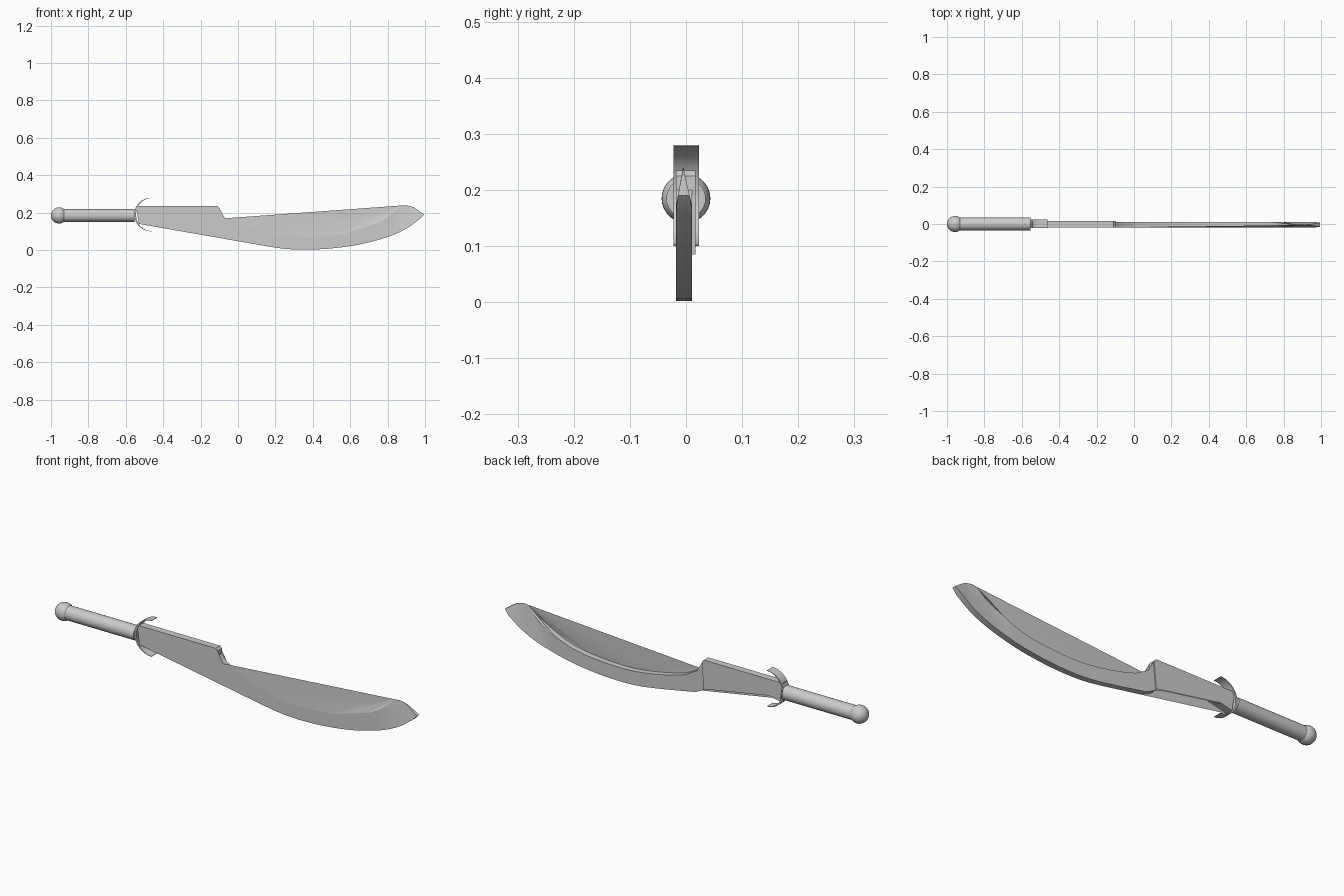
import bpy, bmesh
from math import pi, sin, cos
from mathutils import Vector

cube = bpy.data.objects.get("Cube")
if cube:
    bpy.data.objects.remove(cube)

steel = bpy.data.materials.new("grey steel")
steel.use_nodes = True
GREY = (0.6, 0.6, 0.6, 1)
steel.diffuse_color = GREY
steel.node_tree.nodes["Principled BSDF"].inputs["Base Color"].default_value = GREY

AXIS_Z = 0.185
FRONT, BACK, MID = -0.018, 0.011, -0.005


def finish(name, bm, smooth=False):
    mesh = bpy.data.meshes.new(name)
    bm.to_mesh(mesh)
    bm.free()
    mesh.materials.append(steel)
    obj = bpy.data.objects.new(name, mesh)
    bpy.context.collection.objects.link(obj)
    if smooth:
        bpy.ops.object.select_all(action='DESELECT')
        obj.select_set(True)
        bpy.context.view_layer.objects.active = obj
        bpy.ops.object.shade_smooth_by_angle(angle=0.6)
    return obj


def blade_y(x, z, y):
    """Pinch the thickness towards the upper tip."""
    if x > 0.3 and z > 0.17:
        y = MID + (y - MID) * max(0.05, (0.24 - z) / 0.07)
    return y


def smooth_path(pts, steps=4):
    """Catmull-Rom curve through the points."""
    v = [Vector(p) for p in pts]
    v = [2 * v[0] - v[1]] + v + [2 * v[-1] - v[-2]]
    out = []
    for a, b, c, d in zip(v, v[1:], v[2:], v[3:]):
        for i in range(steps):
            t = i / steps
            out.append(0.5 * (2 * b + (c - a) * t + (2 * a - 5 * b + 4 * c - d) * t * t
                              + (3 * b - a - 3 * c + d) * t ** 3))
    return out + [v[-2]]


def slab(name, outline, y0, y1):
    bm = bmesh.new()
    sides = [[bm.verts.new((x, blade_y(x, z, y), z)) for x, z in outline] for y in (y0, y1)]
    n = len(outline)
    for i in range(n):
        j = (i + 1) % n
        bm.faces.new((sides[0][i], sides[1][i], sides[1][j], sides[0][j]))
    caps = [bm.faces.new(s) for s in sides]
    bmesh.ops.triangulate(bm, faces=caps)
    bmesh.ops.recalc_face_normals(bm, faces=bm.faces)
    return finish(name, bm, True)


def sheet(name, outline):
    bm = bmesh.new()
    f = bm.faces.new([bm.verts.new((x, blade_y(x, z, FRONT), z)) for x, z in outline])
    f.normal_update()
    if f.normal.y > 0:
        f.normal_flip()
    bmesh.ops.triangulate(bm, faces=[f])
    return finish(name, bm)


# Curves of the sickle blade
inner = smooth_path([(-0.07, 0.17), (0.03, 0.12), (0.25, 0.076), (0.44, 0.073),
                     (0.635, 0.1), (0.8, 0.176), (0.87, 0.238)])
tip = smooth_path([(0.9, 0.24), (0.94, 0.228), (0.995, 0.19)])
belly = smooth_path([(0.97, 0.165), (0.9, 0.115), (0.8, 0.07), (0.65, 0.03), (0.5, 0.009),
                     (0.36, 0.002), (0.24, 0.008), (0.1, 0.03), (-0.06, 0.06)])
arch = smooth_path([(-0.11, 0.085), (-0.14, 0.112), (-0.2, 0.145), (-0.3, 0.167),
                    (-0.41, 0.165), (-0.53, 0.14)])
shank_top = [(-0.545, 0.235), (-0.11, 0.235), (-0.1, 0.225), (-0.1, 0.2)]

slab("sickle_blade", shank_top + inner + tip + belly + arch, FRONT, BACK)
slab("shank_back_plate", shank_top + arch, BACK, BACK + 0.006)
sheet("spine_web", inner)
sheet("shank_web", [belly[-5], belly[-1]] + arch)

# Crescent guard with tapering arms
bm = bmesh.new()
rings = []
for i in range(25):
    a = pi / 2 + pi * i / 24
    c, s = cos(a), sin(a)
    outer = (-0.462 + 0.093 * c, 0.19 + 0.09 * s)
    inside = (-0.462 + 0.083 * c, 0.19 + 0.088 * s)
    rings.append([bm.verts.new((x, y, z)) for (x, z), y in
                  ((outer, -0.022), (outer, 0.023), (inside, 0.023), (inside, -0.022))])
for r, q in zip(rings, rings[1:]):
    for k in range(4):
        m = (k + 1) % 4
        bm.faces.new((r[k], r[m], q[m], q[k]))
bm.faces.new(rings[0])
bm.faces.new(rings[-1])
bmesh.ops.recalc_face_normals(bm, faces=bm.faces)
finish("crescent_guard", bm, True)

# Grip
bm = bmesh.new()
bmesh.ops.create_cone(bm, cap_ends=True, segments=32, radius1=0.035, radius2=0.035, depth=0.405)
for v in bm.verts:
    v.co = (v.co.z - 0.755, v.co.y, AXIS_Z - v.co.x)
finish("grip", bm, True)

# Pommel
bm = bmesh.new()
bmesh.ops.create_uvsphere(bm, u_segments=32, v_segments=16, radius=0.0435)
for v in bm.verts:
    v.co += Vector((-0.9565, 0, AXIS_Z))
finish("pommel", bm, True)
